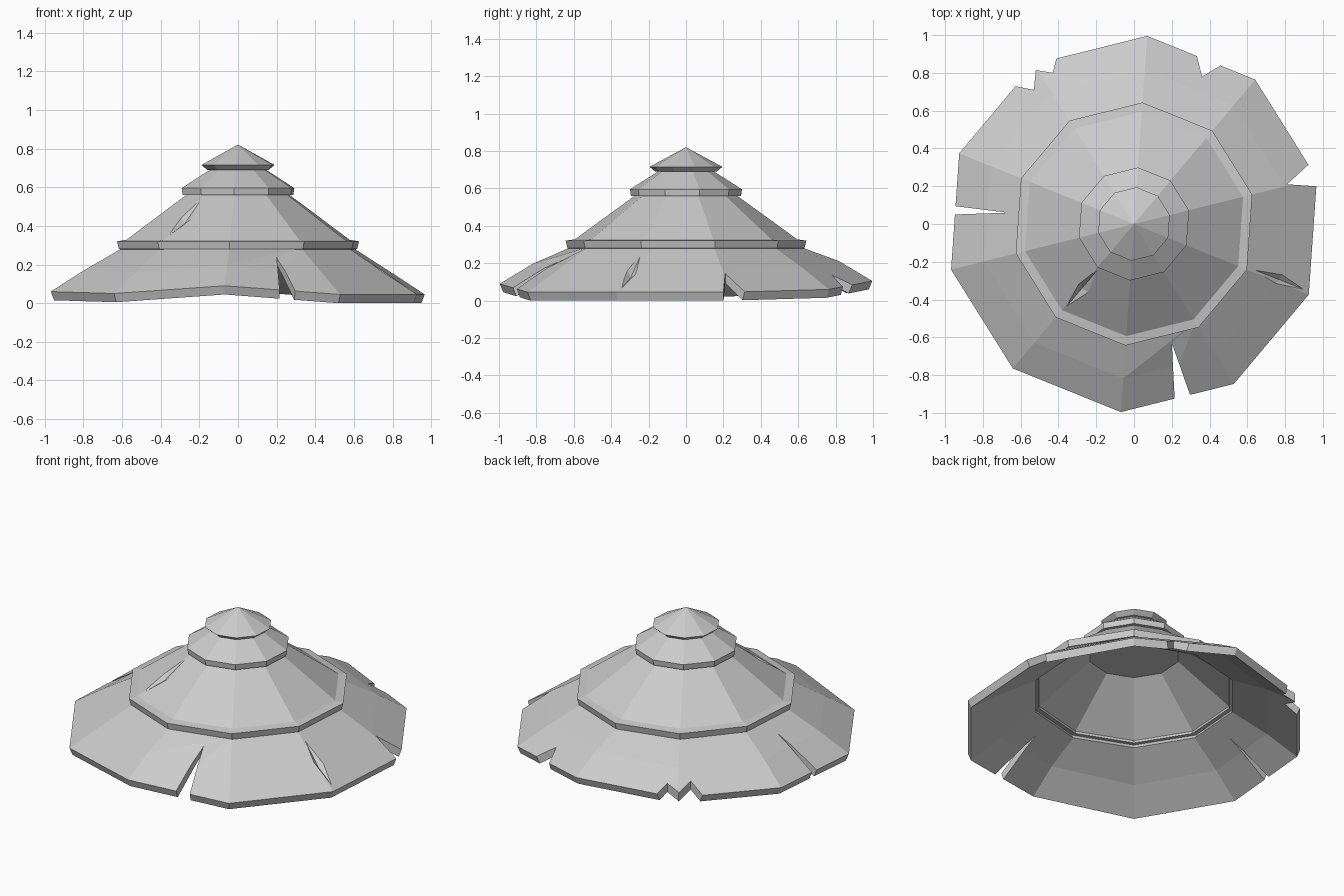
import bpy, bmesh, math
from mathutils import Vector

if "Cube" in bpy.data.objects:
    bpy.data.objects.remove(bpy.data.objects["Cube"])

SIDES = 10
START = math.radians(-94)

grey = bpy.data.materials.new("plain grey")
grey.use_nodes = True
grey.diffuse_color = (0.6, 0.6, 0.6, 1)
grey.node_tree.nodes["Principled BSDF"].inputs["Base Color"].default_value = grey.diffuse_color


def finish(name, bm):
    bmesh.ops.recalc_face_normals(bm, faces=bm.faces)
    mesh = bpy.data.meshes.new(name)
    bm.to_mesh(mesh)
    bm.free()
    mesh.materials.append(grey)
    ob = bpy.data.objects.new(name, mesh)
    bpy.context.collection.objects.link(ob)
    return ob


def lathe(name, profile, lift=None, closed=False):
    """Spin (radius, height, lift share) points; lift raises single corners."""
    bm = bmesh.new()
    rings = []
    for r, z, share in profile:
        if r == 0:
            rings.append([bm.verts.new((0, 0, z))] * SIDES)
            continue
        ring = []
        for k in range(SIDES):
            a = START + math.tau * k / SIDES
            dz = lift[k] * share if lift else 0
            ring.append(bm.verts.new((r * math.cos(a), r * math.sin(a), z + dz)))
        rings.append(ring)
    pairs = list(zip(rings, rings[1:]))
    if closed:
        pairs.append((rings[-1], rings[0]))
    for p, q in pairs:
        for k in range(SIDES):
            n = (k + 1) % SIDES
            corners = list(dict.fromkeys([p[k], p[n], q[n], q[k]]))
            bm.faces.new(corners)
    return finish(name, bm)


def cut(target, points):
    """Subtract the convex hull of the points from the target."""
    bm = bmesh.new()
    for p in points:
        bm.verts.new(p)
    bmesh.ops.convex_hull(bm, input=bm.verts)
    tool = finish("cutter", bm)
    tool.hide_render = True
    mod = target.modifiers.new("cut", 'BOOLEAN')
    mod.operation = 'DIFFERENCE'
    mod.solver = 'EXACT'
    mod.object = tool
    bpy.context.view_layer.objects.active = target
    bpy.ops.object.modifier_apply(modifier=mod.name)
    bpy.data.objects.remove(tool)


def notch(target, tip, a, b):
    """Cut a wedge through the brim, from its tip out past the rim."""
    t = Vector(tip)
    plan = [t] + [t + (Vector(p) - t) * 1.6 for p in (a, b)]
    cut(target, [(p.x, p.y, z) for p in plan for z in (-0.3, 0.5)])


def gash(target, ends, sides, height, depth):
    """Cut a shallow diamond dent that follows a sloped surface."""
    def on(p):
        return Vector((p[0], p[1], height(math.hypot(*p))))
    pts = [on(p) for p in ends + sides]
    mid = (pts[0] + pts[1]) / 2
    cut(target, pts + [mid - Vector((0, 0, depth)), mid + Vector((0, 0, 0.1))])


# Crown: pointed cap, small tier, large tier with lip, hollow underside
crown = lathe("crown", [
    (0, 0.82, 0), (0.195, 0.715, 0), (0.165, 0.69, 0), (0.15, 0.69, 0),
    (0.3, 0.595, 0), (0.295, 0.56, 0), (0.275, 0.56, 0),
    (0.595, 0.328, 0), (0.645, 0.32, 0), (0.635, 0.28, 0),
    (0.57, 0.27, 0), (0.57, 0.285, 0), (0.265, 0.525, 0), (0, 0.525, 0)])
gash(crown, [(-0.19, -0.24), (-0.36, -0.44)], [(-0.23, -0.37), (-0.295, -0.315)],
     lambda r: 0.56 - (r - 0.275) * 0.725, 0.03)

# Brim: wavy ring, corners lifted at front and back
lift = [0.045, 0, 0, 0, 0.015, 0.06, 0.035, 0.025, 0.015, 0.005]
brim = lathe("brim", [
    (0.61, 0.288, 0), (0.82, 0.157, 0.9), (0.998, 0.045, 1),
    (0.98, 0, 1), (0.8, 0.12, 0.9), (0.59, 0.25, 0)], lift, closed=True)

# Worn tears around the rim
for tip, a, b in [
        ((0.2, -0.63), (0.215, -0.92), (0.295, -0.9)),
        ((0.81, 0.21), (0.93, 0.32), (0.96, 0.2)),
        ((0.36, 0.78), (0.33, 0.9), (0.46, 0.84)),
        ((-0.43, 0.8), (-0.41, 0.88), (-0.52, 0.815)),
        ((-0.53, 0.71), (-0.52, 0.815), (-0.63, 0.73)),
        ((-0.67, 0.06), (-0.95, 0.095), (-0.96, 0.05))]:
    notch(brim, tip, a, b)
gash(brim, [(0.63, -0.24), (0.91, -0.35)], [(0.79, -0.26), (0.75, -0.315)],
     lambda r: 0.288 - (r - 0.61) * 0.626, 0.03)
